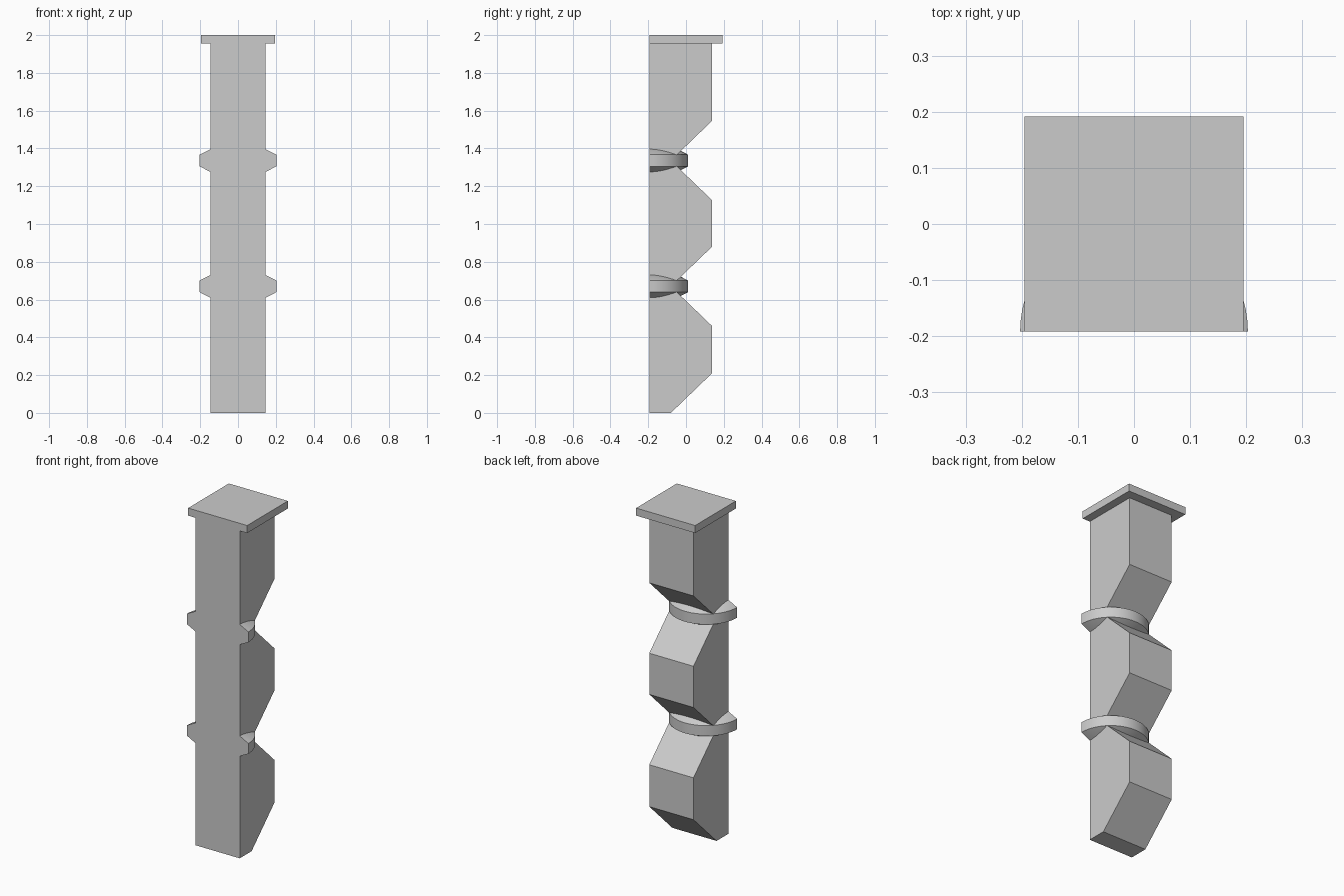
import bpy, bmesh, math

cube = bpy.data.objects.get("Cube")
if cube:
    bpy.data.objects.remove(cube, do_unlink=True)

stone = bpy.data.materials.new("stone_grey")
stone.use_nodes = True
GREY = (0.6, 0.6, 0.6, 1)
stone.diffuse_color = GREY
stone.node_tree.nodes["Principled BSDF"].inputs["Base Color"].default_value = GREY

FRONT, BACK, NECK = -0.192, 0.138, -0.08   # depths along y
NECKS = (0.67, 1.336)                      # heights of the two notches
CAP_Z = 1.955


def finish(bm, name):
    bmesh.ops.recalc_face_normals(bm, faces=bm.faces)
    mesh = bpy.data.meshes.new(name)
    bm.to_mesh(mesh)
    bm.free()
    obj = bpy.data.objects.new(name, mesh)
    mesh.materials.append(stone)
    bpy.context.collection.objects.link(obj)
    return obj


def extruded(name, points, direction):
    """Flat outline pushed along a direction into a solid."""
    bm = bmesh.new()
    face = bm.faces.new([bm.verts.new(p) for p in points])
    moved = bmesh.ops.extrude_face_region(bm, geom=[face])["geom"]
    verts = [v for v in moved if isinstance(v, bmesh.types.BMVert)]
    bmesh.ops.translate(bm, verts=verts, vec=direction)
    return finish(bm, name)


# Notched post: side outline extruded across its width
half = 0.146
outline = [(FRONT, 0), (NECK, 0), (BACK, 0.21)]
for z in NECKS:
    outline += [(BACK, z - 0.21), (NECK, z), (BACK, z + 0.21)]
outline += [(BACK, CAP_Z), (FRONT, CAP_Z)]
extruded("post", [(-half, y, z) for y, z in outline], (2 * half, 0, 0))

# Square cap plate
w = 0.195
corners = [(-w, FRONT), (w, FRONT), (w, 0.192), (-w, 0.192)]
extruded("cap", [(x, y, CAP_Z) for x, y in corners], (0, 0, 2 - CAP_Z))

# Half-round collars with a conical top and bottom, flush with the front
RADIUS, RIM, APEX, STEPS = 0.203, 0.031, 0.135, 32
for label, z in zip(("lower", "upper"), NECKS):
    bm = bmesh.new()
    tip_low = bm.verts.new((0, FRONT, z - APEX))
    tip_high = bm.verts.new((0, FRONT, z + APEX))
    rings = []
    for i in range(STEPS + 1):
        a = math.pi * i / STEPS
        x, y = RADIUS * math.cos(a), FRONT + RADIUS * math.sin(a)
        rings.append([bm.verts.new((x, y, z + s * RIM)) for s in (-1, 1)])
    for (a0, a1), (b0, b1) in zip(rings, rings[1:]):
        bm.faces.new((tip_low, b0, a0))
        bm.faces.new((a0, b0, b1, a1))
        bm.faces.new((a1, b1, tip_high))
    bm.faces.new((tip_low, *rings[0], tip_high, *reversed(rings[-1])))
    collar = finish(bm, label + "_collar")
    bpy.ops.object.select_all(action="DESELECT")
    collar.select_set(True)
    bpy.context.view_layer.objects.active = collar
    bpy.ops.object.shade_smooth_by_angle(angle=math.radians(30))
